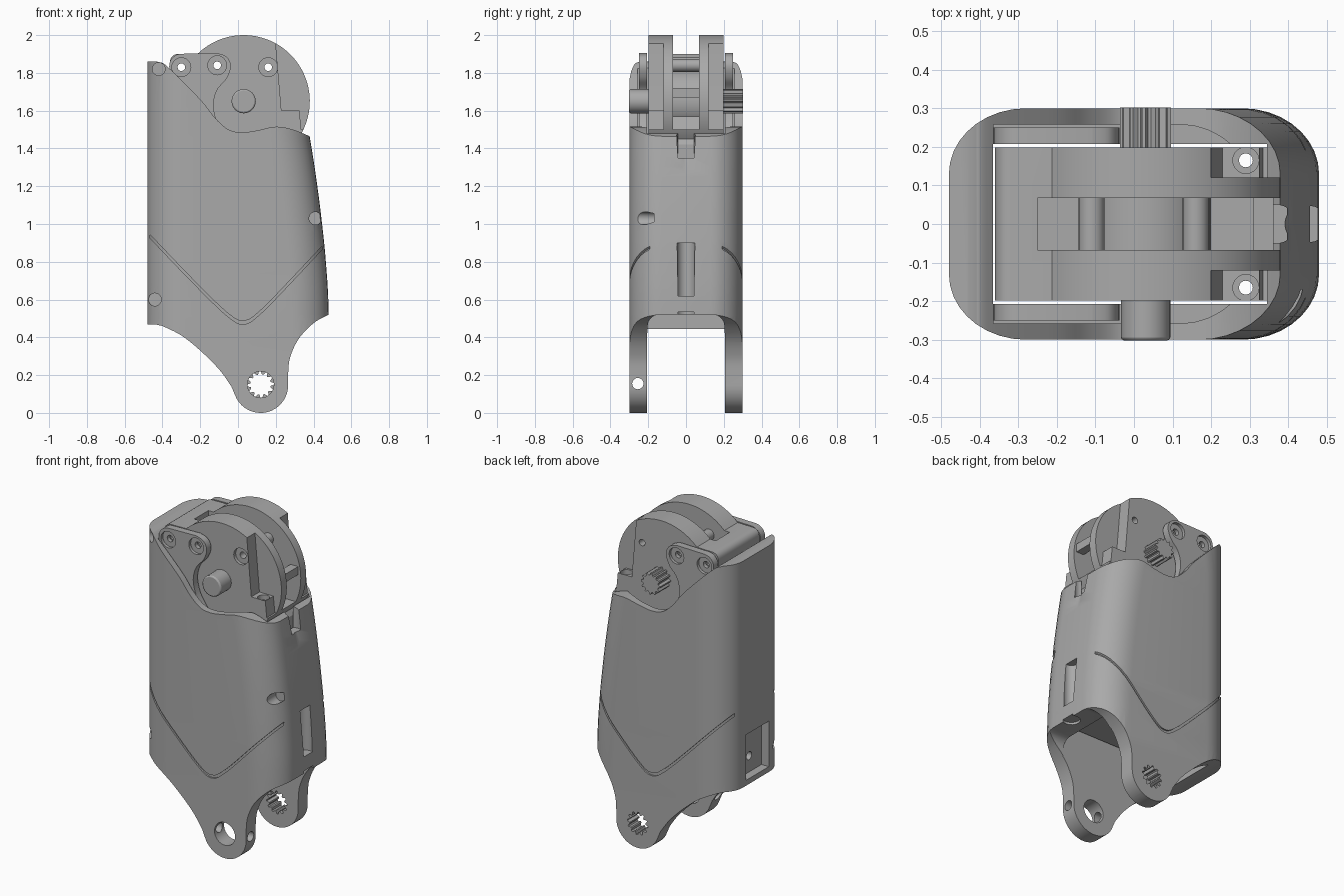
import bpy, bmesh, math
from mathutils import Vector

cube = bpy.data.objects.get("Cube")
if cube:
    bpy.data.objects.remove(cube, do_unlink=True)

grey = bpy.data.materials.new("grey_plastic")
grey.use_nodes = True
colour = (0.4, 0.4, 0.4, 1)
grey.diffuse_color = colour
grey.node_tree.nodes["Principled BSDF"].inputs["Base Color"].default_value = colour


# ---- helpers ----
def loft(name, rings):
    """Closed solid through rings that share one point count."""
    bm = bmesh.new()
    rows = [[bm.verts.new(p) for p in ring] for ring in rings]
    n = len(rows[0])
    for a, b in zip(rows, rows[1:]):
        for i in range(n):
            j = (i + 1) % n
            bm.faces.new((a[i], a[j], b[j], b[i]))
    bm.faces.new(rows[0])
    bm.faces.new(rows[-1])
    bmesh.ops.recalc_face_normals(bm, faces=bm.faces)
    mesh = bpy.data.meshes.new(name)
    bm.to_mesh(mesh)
    bm.free()
    obj = bpy.data.objects.new(name, mesh)
    bpy.context.collection.objects.link(obj)
    mesh.materials.append(grey)
    return obj


def prism(name, pts, axis, lo, hi):
    """Flat outline pushed along an axis."""
    place = {"x": lambda u, v, w: (w, u, v),
             "y": lambda u, v, w: (u, w, v),
             "z": lambda u, v, w: (u, v, w)}[axis]
    return loft(name, [[place(u, v, w) for u, v in pts] for w in (lo, hi)])


def rect(u0, u1, v0, v1):
    return [(u0, v0), (u1, v0), (u1, v1), (u0, v1)]


def arc(u, v, r, start=0, end=360, n=32, rv=None):
    full = end - start == 360
    angles = [math.radians(start + (end - start) * i / (n if full else n - 1)) for i in range(n)]
    return [(u + r * math.cos(a), v + (rv or r) * math.sin(a)) for a in angles]


def star(u, v, r_in, r_out, teeth=12):
    pts = []
    for i in range(teeth * 4):
        r = r_out if i % 4 < 2 else r_in
        a = math.tau * i / (teeth * 4)
        pts.append((u + r * math.cos(a), v + r * math.sin(a)))
    return pts


def spline(pts, n=6):
    """Smooth curve through a few points."""
    p = [Vector(q) for q in [pts[0]] + pts + [pts[-1]]]
    out = []
    for a, b, c, d in zip(p, p[1:], p[2:], p[3:]):
        for i in range(n):
            t = i / n
            out.append(tuple(0.5 * (2 * b + (c - a) * t + (2 * a - 5 * b + 4 * c - d) * t * t
                                    + (3 * b - a - 3 * c + d) * t ** 3)))
    return out + [pts[-1]]


def combine(obj, tool, mode="DIFFERENCE"):
    mod = obj.modifiers.new("cut", "BOOLEAN")
    mod.operation, mod.solver, mod.object = mode, "EXACT", tool
    bpy.context.view_layer.objects.active = obj
    bpy.ops.object.modifier_apply(modifier=mod.name)
    bpy.data.objects.remove(tool, do_unlink=True)


def cut(obj, pts, axis, lo, hi):
    combine(obj, prism("cutter", pts, axis, lo, hi))


def add(obj, pts, axis, lo, hi):
    combine(obj, prism("addition", pts, axis, lo, hi), "UNION")


def finish(obj):
    bpy.ops.object.select_all(action="DESELECT")
    obj.select_set(True)
    bpy.context.view_layer.objects.active = obj
    bpy.ops.object.shade_smooth_by_angle(angle=math.radians(28))


# ---- outer shell: rounded section that narrows upward on the left side ----
def shell_solid(name, inset=0):
    edge = spline([(-0.1, 0.48), (0.52, 0.48), (0.8, 0.465), (1.0, 0.445),
                   (1.2, 0.42), (1.46, 0.38), (2.1, 0.27)], 4)
    rings = []
    for z, right in edge:
        ring = []
        for sx, sy, start in ((1, 1, 0), (-1, 1, 90), (-1, -1, 180), (1, -1, 270)):
            cx = right - 0.2 if sx > 0 else -0.28
            ring += arc(cx, sy * 0.13, 0.2 - inset, start, start + 90, 10, 0.17 - inset)
        rings.append([(x, y, z) for x, y in ring])
    return loft(name, rings)


shell = shell_solid("outer_shell")
top = spline([(-0.41, 1.855), (-0.37, 1.83), (-0.2, 1.66), (-0.12, 1.56), (-0.05, 1.5),
              (0.02, 1.485), (0.1, 1.495), (0.2, 1.515), (0.29, 1.5), (0.39, 1.46)])
lower_right = spline([(0.481, 0.52), (0.4, 0.475), (0.32, 0.39), (0.275, 0.29), (0.265, 0.2)])
lower_left = spline([(-0.035, 0.14), (-0.1, 0.23), (-0.2, 0.33), (-0.3, 0.41), (-0.4, 0.46)])
side = ([(-0.6, 1.86), (-0.43, 1.86)] + top + [(0.6, 1.44), (0.6, 0.53)] + lower_right
        + arc(0.12, 0.145, 0.145, 0, -160, 20) + lower_left + [(-0.43, 0.467), (-0.6, 0.467)])
combine(shell, prism("silhouette", side, "y", -0.5, 0.5), "INTERSECT")

# V-shaped seam groove
seam = spline([(-0.465, 0.925), (-0.25, 0.7), (-0.06, 0.515), (0.03, 0.47),
               (0.12, 0.525), (0.3, 0.71), (0.445, 0.865)])
groove = prism("groove", seam + [(x, z + 0.018) for x, z in reversed(seam)], "y", -0.5, 0.5)
combine(groove, shell_solid("core", 0.01))
combine(shell, groove)

# cavity, ear recess and arch between the legs
cut(shell, rect(-0.366, 0.345, -0.207, 0.207), "z", -0.2, 2.2)
cut(shell, arc(0.12, 0, 0.22, -90, 90, 20, 0.258) + [(-0.364, 0.258), (-0.364, -0.258)], "z", 1.42, 2.2)
cut(shell, [(0.203, -0.2), *arc(0.143, 0.46, 0.06, 0, 90, 8),
            *arc(-0.143, 0.46, 0.06, 90, 180, 8), (-0.203, -0.2)], "x", 0.2, 0.7)

# pocket in the flat wall
cut(shell, rect(-0.12, 0.1, 0.5, 0.78), "x", -0.6, -0.43)
cut(shell, arc(0, 0.6, 0.025, n=16), "x", -0.5, -0.3)

# screw channels along the narrow edge
cut(shell, arc(0.455, 0, 0.047, n=24), "z", 0.62, 0.9)
cut(shell, arc(0.455, 0, 0.05, n=24), "z", 0.4, 0.535)
cut(shell, [(0.37 + x, y) for x, y in arc(0, 0, 0.05, n=24)], "z", 1.35, 1.6)
combine(shell, loft("sloped_channel", [[(x + s, y, z) for x, y in arc(0, 0, 0.05, n=24)]
                                       for z, s in ((1.2, 0.475), (1.6, 0.385))]))

# small side screws
for x, z in ((-0.42, 1.82), (-0.44, 0.6), (0.41, 1.03)):
    cut(shell, arc(x, z, 0.034, n=20), "y", -0.4, -0.17)

# leg bores and clamp hole
cut(shell, arc(0.12, 0.15, 0.07), "y", -0.4, 0)
cut(shell, star(0.12, 0.15, 0.054, 0.07), "y", 0, 0.4)
cut(shell, arc(-0.255, 0.155, 0.03, n=20), "x", -0.2, 0.4)
finish(shell)

# ---- gear housing with round head ----
head = (0.03, 1.65)
outline = ([(-0.36, 0.62), *arc(-0.32, 1.86, 0.04, 180, 90, 6)]
           + arc(*head, 0.35, 134, -35, 48) + [(0.335, 1.42), (0.335, 0.62)])
housing = prism("gear_housing", outline, "y", -0.199, 0.199)
cut(housing, [(-0.25, 1.6), (-0.25, 2.1), (0.5, 2.1), (0.5, 1.5), (0.2, 1.5), (0.17, 1.6)],
    "y", -0.068, 0.068)
add(housing, arc(*head, 0.17), "y", -0.08, 0.08)
for x, z in ((-0.11, 1.85), (0.16, 1.84)):
    add(housing, arc(x, z, 0.034, n=20), "y", -0.08, 0.08)
add(housing, rect(0.31, 0.362, 1.67, 1.72), "y", -0.08, 0.08)

# stepped corners with vertical screws
step = [(0.2, 2.1), (0.2, 1.95), (0.23, 1.6), (0.325, 1.6), (0.335, 1.5), (0.5, 1.5), (0.5, 2.1)]
for s in (-1, 1):
    cut(housing, step, "y", *sorted((s * 0.12, s * 0.4)))
    cut(housing, arc(0.29, s * 0.165, 0.034, n=20), "z", 1.57, 1.7)
    cut(housing, arc(0.29, s * 0.165, 0.018, n=16), "z", 0.5, 1.7)

# cross screws
for x, z in ((-0.3, 1.83), (-0.11, 1.84), (0.16, 1.83)):
    cut(housing, arc(x, z, 0.02, n=16), "y", -0.4, 0.4)
cut(housing, arc(0.16, 1.83, 0.05, n=24), "y", -0.3, -0.18)
finish(housing)

# ---- mounting ears on both faces ----
curve = spline([(-0.11, 1.905), (-0.06, 1.885), (-0.038, 1.835), (-0.06, 1.77), (-0.11, 1.71),
                (-0.13, 1.63), (-0.11, 1.54), (-0.06, 1.46)])
ear_outline = [(-0.362, 1.4), *arc(-0.3, 1.837, 0.064, 180, 90, 10)] + curve + [(-0.06, 1.4)]
for s, label in ((-1, "front"), (1, "back")):
    ear = prism(label + "_ear", ear_outline, "y", *sorted((s * 0.207, s * 0.25)))
    for x, z in ((-0.3, 1.83), (-0.11, 1.84)):
        cut(ear, arc(x, z, 0.02, n=16), "y", -0.4, 0.4)
        cut(ear, arc(x, z, 0.05, n=24), "y", *sorted((s * 0.232, s * 0.4)))
    finish(ear)

# ---- pivot pin and splined shaft ----
pin = prism("pivot_pin", arc(*head, 0.064), "y", -0.302, -0.19)
bevel = pin.modifiers.new("bevel", "BEVEL")
bevel.width = 0.008
bevel.segments = 2
finish(pin)
shaft = prism("splined_shaft", star(*head, 0.052, 0.066), "y", 0.19, 0.302)
finish(shaft)
